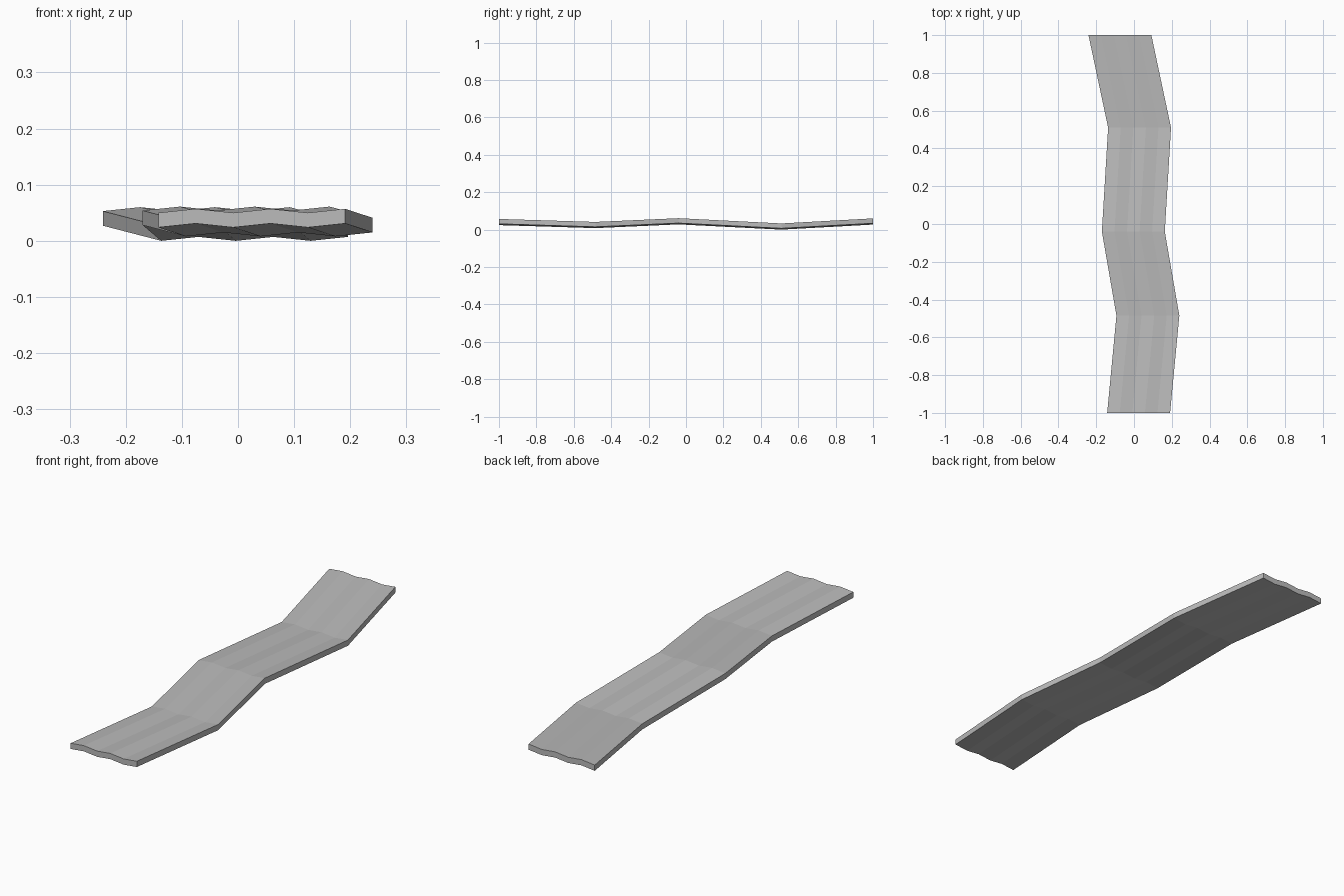
import bpy
import bmesh

cube = bpy.data.objects.get("Cube")
if cube:
    bpy.data.objects.remove(cube, do_unlink=True)

WIDTH, THICK, RIPPLE, STRIPS = 0.333, 0.026, 0.007, 5

# Bends along the plank: y, left edge x, height of the top's low creases
BENDS = [(-1, -0.142, 0.05), (-0.485, -0.093, 0.034), (-0.04, -0.17, 0.054),
         (0.51, -0.137, 0.026), (1, -0.241, 0.053)]

# Single grey material
grey = bpy.data.materials.new("plain grey")
grey.use_nodes = True
grey.diffuse_color = (0.5, 0.5, 0.5, 1)
grey.node_tree.nodes["Principled BSDF"].inputs["Base Color"].default_value = (0.5, 0.5, 0.5, 1)

# Rippled, bent sheet: every second lengthwise crease is raised
bm = bmesh.new()
rows = [[bm.verts.new((x + WIDTH * i / STRIPS, y, z + RIPPLE * (i % 2)))
         for i in range(STRIPS + 1)] for y, x, z in BENDS]
for a, b in zip(rows, rows[1:]):
    for i in range(STRIPS):
        bm.faces.new((a[i], a[i + 1], b[i + 1], b[i]))

# Thicken straight down, keeping the ends and sides vertical
top = bm.faces[:]
lower = bmesh.ops.duplicate(bm, geom=bm.verts[:] + bm.edges[:] + top)
under = [g for g in lower["geom"] if isinstance(g, bmesh.types.BMFace)]
under_verts = [g for g in lower["geom"] if isinstance(g, bmesh.types.BMVert)]
bmesh.ops.translate(bm, verts=under_verts, vec=(0, 0, -THICK))
bmesh.ops.reverse_faces(bm, faces=under)
rim = [e for e in bm.edges if e.is_boundary]
bmesh.ops.bridge_loops(bm, edges=rim)
bmesh.ops.recalc_face_normals(bm, faces=bm.faces[:])

mesh = bpy.data.meshes.new("wavy_plank")
bm.to_mesh(mesh)
bm.free()
mesh.materials.append(grey)
plank = bpy.data.objects.new("wavy_plank", mesh)
bpy.context.collection.objects.link(plank)
